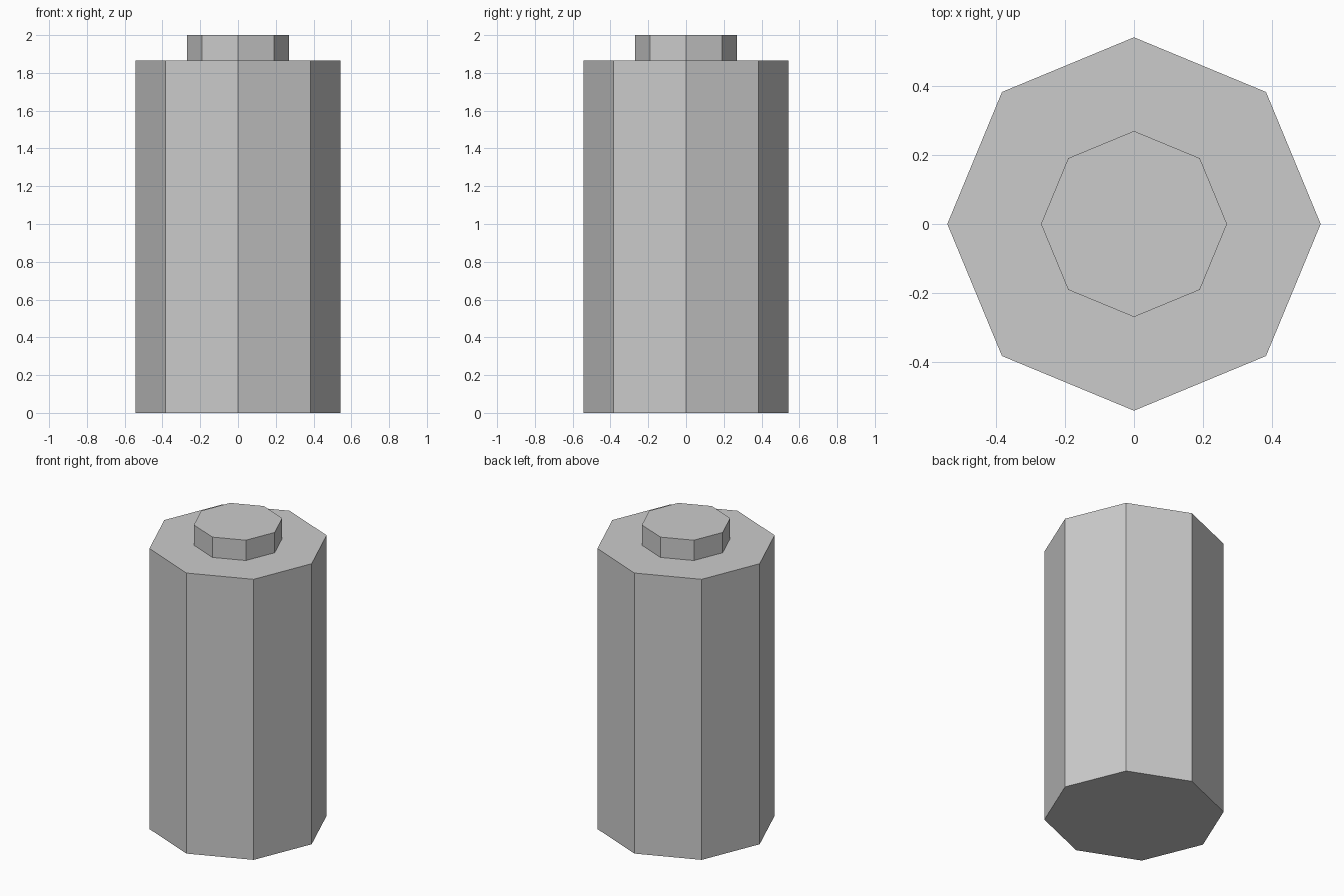
import bpy

if "Cube" in bpy.data.objects:
    bpy.data.objects.remove(bpy.data.objects["Cube"])

SIDES = 8
BODY_TOP = 1.865
TOTAL_HEIGHT = 2.0


def octagonal_prism(name, radius, bottom, top):
    """Flat-shaded prism with corners on the x and y axes."""
    bpy.ops.mesh.primitive_cylinder_add(
        vertices=SIDES, radius=radius, depth=top - bottom,
        location=(0, 0, (bottom + top) / 2))
    obj = bpy.context.object
    obj.name = name
    return obj


# Main body
octagonal_prism("body", 0.542, 0.0, BODY_TOP)

# Small raised terminal on top
octagonal_prism("top_terminal", 0.27, BODY_TOP, TOTAL_HEIGHT)
